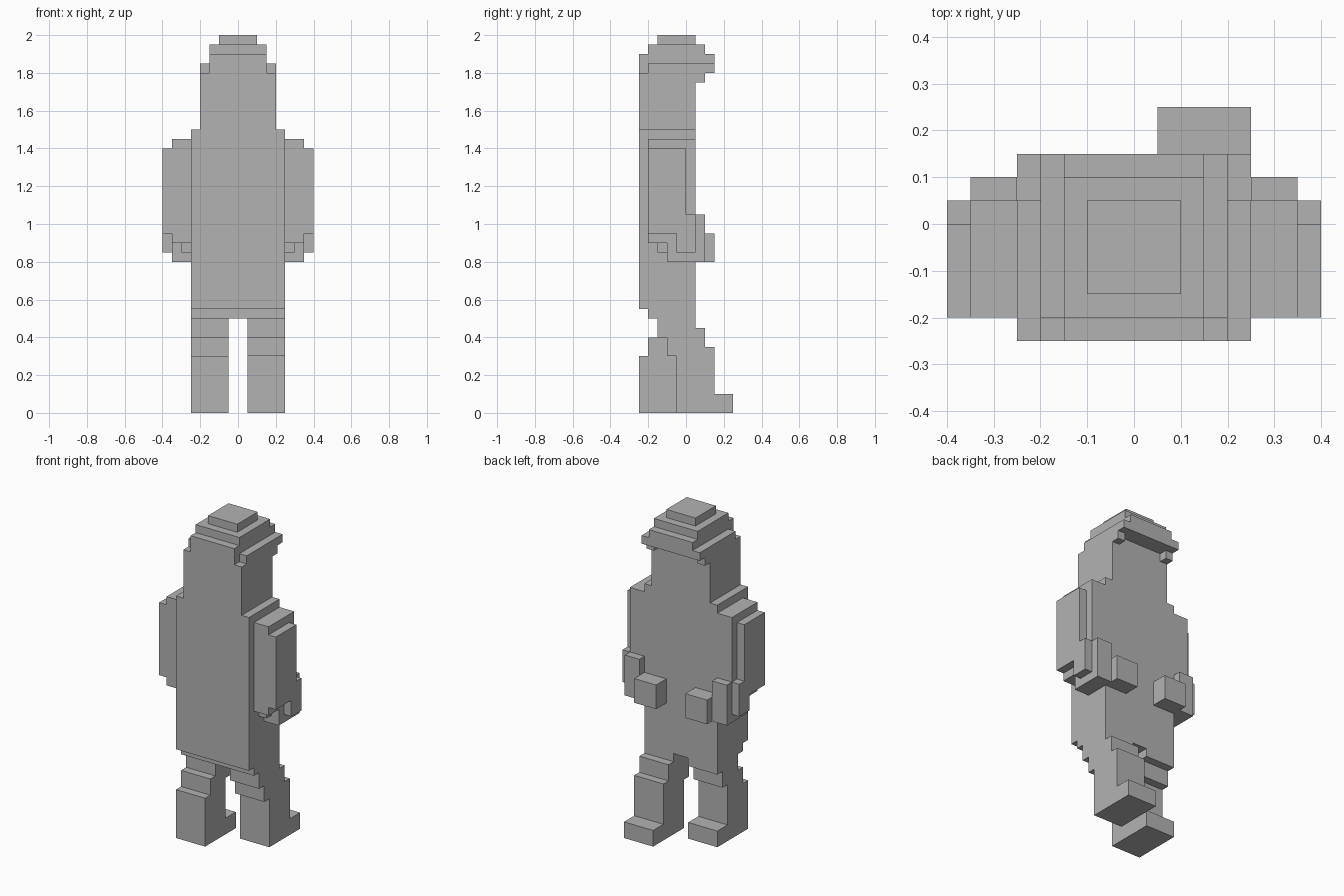
import bpy
import bmesh

default = bpy.data.objects.get("Cube")
if default:
    bpy.data.objects.remove(default, do_unlink=True)

# Single plain grey material
GREY = (0.45, 0.45, 0.45, 1.0)
grey = bpy.data.materials.new("plain_grey")
grey.use_nodes = True
grey.diffuse_color = GREY
grey.node_tree.nodes["Principled BSDF"].inputs["Base Color"].default_value = GREY


def slab(name, x0, x1, profile):
    """Extrude a side profile of (y, z) points from x0 to x1."""
    bm = bmesh.new()
    face = bm.faces.new([bm.verts.new((x0, y, z)) for y, z in profile])
    grown = bmesh.ops.extrude_face_region(bm, geom=[face])["geom"]
    moved = [v for v in grown if isinstance(v, bmesh.types.BMVert)]
    bmesh.ops.translate(bm, vec=(x1 - x0, 0, 0), verts=moved)
    bmesh.ops.recalc_face_normals(bm, faces=bm.faces)
    mesh = bpy.data.meshes.new(name)
    bm.to_mesh(mesh)
    bm.free()
    mesh.materials.append(grey)
    obj = bpy.data.objects.new(name, mesh)
    bpy.context.collection.objects.link(obj)
    return obj


def box(name, x0, x1, y0, y1, z0, z1):
    return slab(name, x0, x1, [(y0, z0), (y1, z0), (y1, z1), (y0, z1)])


# Torso, hips and head
box("hips", -0.25, 0.25, -0.2, 0.05, 0.5, 0.55)
box("torso", -0.25, 0.25, -0.25, 0.05, 0.55, 1.5)
box("head", -0.2, 0.2, -0.25, 0.05, 1.5, 1.8)

# Stepped cap
box("cap_brim", -0.2, 0.2, -0.2, 0.15, 1.8, 1.85)
box("cap_front", -0.15, 0.15, -0.25, -0.2, 1.8, 1.9)
box("cap_band", -0.15, 0.15, -0.2, 0.15, 1.85, 1.9)
box("cap_crown", -0.15, 0.15, -0.2, 0.1, 1.9, 1.95)
box("cap_top", -0.1, 0.1, -0.15, 0.05, 1.95, 2.0)

# Arms with stepped sides, mirrored across x
ARM = [(-0.2, 1.45), (-0.2, 0.9), (-0.1, 0.9), (-0.1, 0.8),
       (0.1, 0.8), (0.1, 1.05), (0.05, 1.05), (0.05, 1.45)]
SLEEVE = [(-0.2, 1.4), (-0.2, 0.95), (-0.05, 0.95), (-0.05, 0.85),
          (0.05, 0.85), (0.05, 1.05), (0, 1.05), (0, 1.4)]
for side, s in (("left", 1), ("right", -1)):
    slab(side + "_arm", 0.25 * s, 0.35 * s, ARM)
    slab(side + "_outer_sleeve", 0.35 * s, 0.4 * s, SLEEVE)
    box(side + "_elbow", 0.25 * s, 0.3 * s, -0.15, -0.1, 0.85, 0.9)
    box(side + "_hand", 0.1 * s, 0.25 * s, 0.05, 0.15, 0.8, 0.95)
    box(side + "_brim_tip", 0.15 * s, 0.2 * s, 0.05, 0.1, 1.75, 1.8)

# Legs in mid stride
LEFT_LEG = [(-0.15, 0.5), (-0.15, 0.4), (-0.1, 0.4), (-0.1, 0.3),
            (-0.05, 0.3), (-0.05, 0), (0.25, 0), (0.25, 0.1), (0.15, 0.1),
            (0.15, 0.35), (0.1, 0.35), (0.1, 0.45), (0.05, 0.45), (0.05, 0.5)]
RIGHT_LEG = [(-0.15, 0.5), (-0.15, 0.4), (-0.2, 0.4), (-0.2, 0.3),
             (-0.25, 0.3), (-0.25, 0), (0.05, 0), (0.05, 0.1), (-0.05, 0.1),
             (-0.05, 0.35), (0, 0.35), (0, 0.45), (0.05, 0.45), (0.05, 0.5)]
slab("left_leg", 0.05, 0.25, LEFT_LEG)
slab("right_leg", -0.25, -0.05, RIGHT_LEG)
